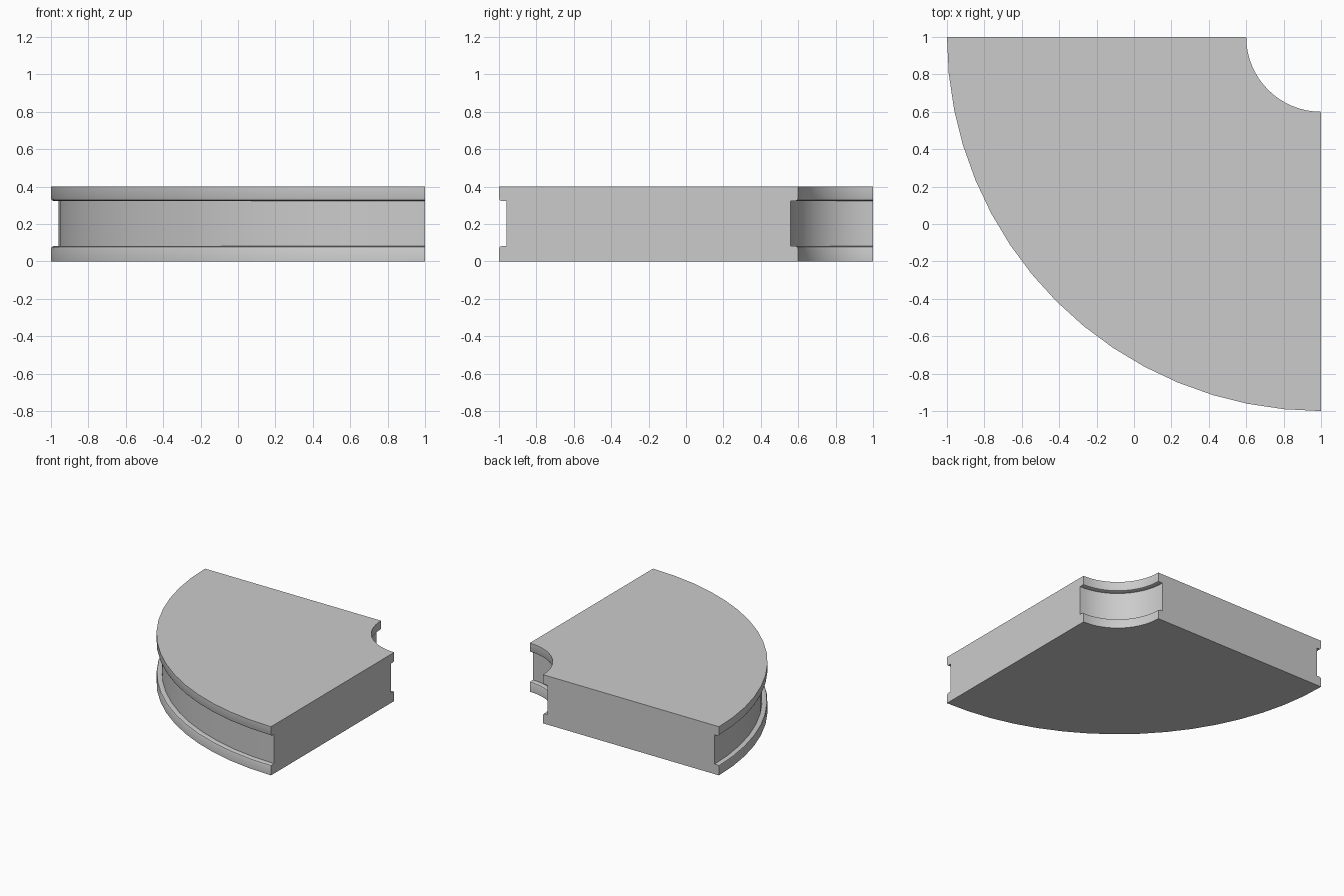
import bpy, bmesh, math
from mathutils import Vector

if "Cube" in bpy.data.objects:
    bpy.data.objects.remove(bpy.data.objects["Cube"])

R_OUT, R_IN, H, SEG = 2.0, 0.4, 0.4, 16

# Grooved edge profile: (depth into the slab, height)
b = 0.015
k = b * (1 - math.sqrt(0.5))
lower = [(0, 0), (0, 0.067), (k, 0.082 - k), (b, 0.082), (0.04, 0.082)]
upper = [(0.04, 0.323), (b, 0.323), (k, 0.323 + k), (0, 0.338), (0, H)]
edge = lower + upper
outline = [(R_OUT - d, z) for d, z in edge] + [(R_IN + d, z) for d, z in reversed(edge)]

# Sweep the closed cross-section through a quarter turn about the corner (1, 1)
bm = bmesh.new()
rings = []
for i in range(SEG + 1):
    a = math.pi + i * math.pi / 2 / SEG
    rings.append([bm.verts.new(Vector((1 + r * math.cos(a), 1 + r * math.sin(a), z)))
                  for r, z in outline])
n = len(outline)
for p, q in zip(rings, rings[1:]):
    for j in range(n):
        m = (j + 1) % n
        bm.faces.new((p[j], p[m], q[m], q[j]))

# Flat end faces
bm.faces.new(rings[0])
bm.faces.new(rings[-1][::-1])
bmesh.ops.recalc_face_normals(bm, faces=bm.faces)

mesh = bpy.data.meshes.new("curved_slab")
bm.to_mesh(mesh)
bm.free()
obj = bpy.data.objects.new("curved_slab", mesh)
bpy.context.collection.objects.link(obj)
bpy.context.view_layer.objects.active = obj
obj.select_set(True)
bpy.ops.object.shade_smooth_by_angle(angle=math.radians(30))
